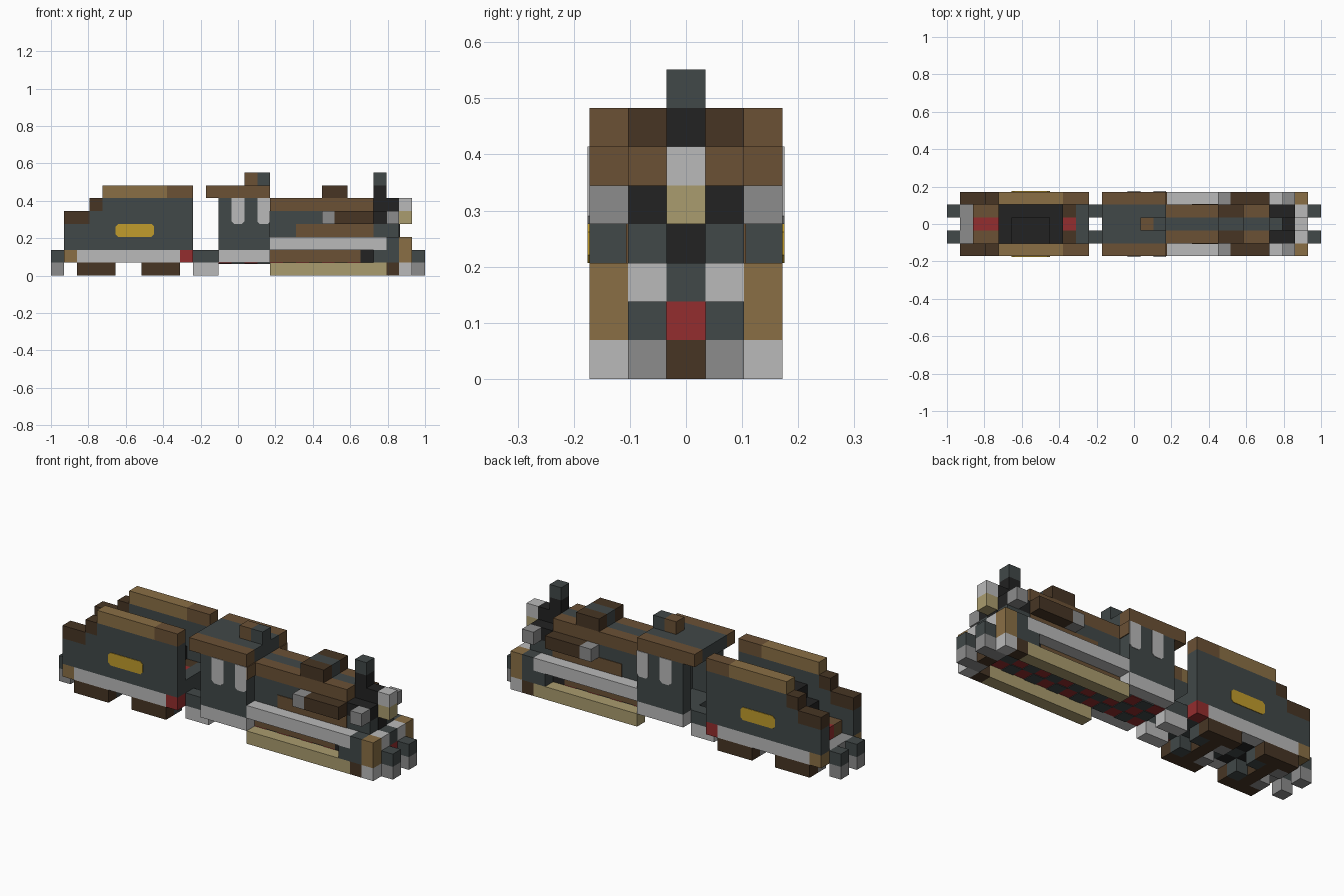
import bpy
import bmesh

cube = bpy.data.objects.get("Cube")
if cube:
    bpy.data.objects.remove(cube)

U = 2 / 29  # one block


def colour(name, hexcode):
    rgb = [int(hexcode[n:n + 2], 16) / 255 for n in (0, 2, 4)]
    lin = [c / 12.92 if c < 0.04 else ((c + 0.055) / 1.055) ** 2.4 for c in rgb] + [1]
    m = bpy.data.materials.new(name)
    m.use_nodes = True
    m.diffuse_color = lin
    m.node_tree.nodes["Principled BSDF"].inputs["Base Color"].default_value = lin
    return m


SLATE = colour("slate", "414848")
BROWN = colour("brown", "6B5135")
DARK = colour("dark brown", "473524")
TAN = colour("tan", "8A6F45")
KHAKI = colour("khaki", "AA9C6E")
LIGHT = colour("light grey", "BABABA")
GREY = colour("mid grey", "8C8C8C")
BLACK = colour("black", "222222")
RED = colour("red", "942D2E")
YELLOW = colour("yellow", "C19C2C")


def make(name, bm, mat):
    bmesh.ops.recalc_face_normals(bm, faces=bm.faces)
    me = bpy.data.meshes.new(name)
    bm.to_mesh(me)
    bm.free()
    me.materials.append(mat)
    ob = bpy.data.objects.new(name, me)
    bpy.context.collection.objects.link(ob)
    return ob


def add_box(bm, x, y, z):
    vs = bmesh.ops.create_cube(bm, size=1)["verts"]
    for v in vs:
        for a, (lo, hi) in enumerate((x, y, z)):
            v.co[a] = (lo + (v.co[a] + 0.5) * (hi + 1 - lo)) * U
        v.co.x -= 1
        v.co.y -= 2.5 * U


def block(name, mat, x, z, y=(1, 3)):
    """Box over inclusive block ranges."""
    bm = bmesh.new()
    add_box(bm, x, y, z)
    return make(name, bm, mat)


def pair(name, mat, x, z, row=0):
    """Box on one row, mirrored to the other side."""
    bm = bmesh.new()
    for r in (row, 4 - row):
        add_box(bm, x, (r, r), z)
    return make(name, bm, mat)


def plates(name, mat, x, z, cut, cut_top=True):
    """Thin plate with clipped corners on both side walls."""
    bm = bmesh.new()
    x0, x1, z0, z1 = x[0] * U - 1, (x[1] + 1) * U - 1, z[0] * U, (z[1] + 1) * U
    t = cut if cut_top else 0
    pts = [(x0 + cut, z0), (x1 - cut, z0), (x1, z0 + cut)]
    pts += [(x1, z1 - t), (x1 - t, z1), (x0 + t, z1), (x0, z1 - t)] if t else [(x1, z1), (x0, z1)]
    pts.append((x0, z0 + cut))
    for s in (-1, 1):
        f = bm.faces.new([bm.verts.new((px, s * 2.5 * U, pz)) for px, pz in pts])
        r = bmesh.ops.extrude_face_region(bm, geom=[f])["geom"]
        for v in r:
            if isinstance(v, bmesh.types.BMVert):
                v.co.y += s * 0.003
    return make(name, bm, mat)


def checker(name, mat, x, z, parity):
    """Alternate blocks of the wheel gear."""
    bm = bmesh.new()
    for i in range(x[0], x[1] + 1):
        for j in (1, 2, 3):
            if (i + j) % 2 == parity:
                add_box(bm, (i, i), (j, j), z)
    return make(name, bm, mat)


# Buffers at each end and between the vehicles
for label, x in (("rear", (0, 0)), ("front", (28, 28))):
    pair(label + "_buffer_top", SLATE, x, (1, 1), 1)
    pair(label + "_buffer_base", GREY, x, (0, 0), 1)
pair("coupling_buffer", SLATE, (11, 12), (1, 1), 1)
pair("coupling_base", LIGHT, (11, 12), (0, 0), 1)

# Tender side walls with stepped top
pair("tender_wall", SLATE, (1, 10), (2, 3))
pair("tender_wall_mid", SLATE, (3, 10), (4, 4))
pair("tender_wall_upper", SLATE, (4, 10), (5, 5))
pair("tender_step_low", DARK, (1, 2), (4, 4))
pair("tender_step_high", DARK, (3, 3), (5, 5))
pair("tender_rail", TAN, (4, 8), (6, 6))
pair("tender_rail_front", BROWN, (9, 10), (6, 6))
pair("tender_rear_post", TAN, (1, 1), (1, 1))
pair("tender_sill", LIGHT, (2, 9), (1, 1))
pair("tender_front_post", RED, (10, 10), (1, 1))
plates("tender_plate", YELLOW, (5, 7), (3, 3), 0.014)

# Tender floor, coal and ends
block("tender_rear_beam", GREY, (1, 1), (1, 1))
checker("tender_gear_black", BLACK, (2, 9), (1, 1), 0)
checker("tender_gear_slate", SLATE, (2, 9), (1, 1), 1)
pair("tender_floor", BROWN, (2, 3), (2, 2), 1)
block("tender_floor_strip", RED, (2, 3), (2, 2), (2, 2))
block("coal", BLACK, (4, 8), (2, 3))
block("coal_heap", BLACK, (5, 7), (4, 4), (1, 2))
pair("tender_front_floor", DARK, (9, 9), (2, 2), 1)
block("tender_front_strip", RED, (9, 9), (2, 2), (2, 2))
block("tender_front_beam", SLATE, (10, 10), (1, 2))

# Tender bogies
for label, a in (("rear", 2), ("front", 7)):
    pair(label + "_bogie_frame", DARK, (a, a + 2), (0, 0))
    block(label + "_bogie_bar", DARK, (a + 1, a + 1), (0, 0))
    pair(label + "_bogie_wheel", GREY, (a, a), (0, 0), 1)
    pair(label + "_bogie_wheel_dark", SLATE, (a + 2, a + 2), (0, 0), 1)

# Cab
pair("cab_wall", SLATE, (13, 16), (2, 5))
pair("cab_sill", LIGHT, (13, 16), (1, 1))
block("cab_floor", SLATE, (13, 16), (1, 1))
block("cab_front", SLATE, (15, 16), (2, 5))
block("firebox_door", BLACK, (14.94, 14), (2, 3), (2, 2))
pair("roof_edge", BROWN, (12, 16), (6, 6))
block("roof", SLATE, (12, 16), (6, 6))
block("whistle_box", BROWN, (15, 15), (7, 7), (2, 2))
block("whistle_front", SLATE, (16, 16), (7, 7), (2, 2))
for label, i in (("rear", 14), ("front", 16)):
    plates(label + "_cab_window", LIGHT, (i, i), (4, 5), 0.014, False)
pair("cab_front_band", BROWN, (17, 16.06), (5, 5))

# Boiler
block("boiler_core", SLATE, (17, 24), (2, 4))
block("boiler_ridge", SLATE, (17, 24), (5, 5), (2, 2))
pair("boiler_shoulder", BROWN, (17, 24), (5, 5), 1)
bm = bmesh.new()
for y in ((0.95, 0), (4, 3.05)):
    add_box(bm, (19, 24), y, (3, 3))
make("boiler_band", bm, BROWN)
pair("dome", DARK, (21, 22), (6, 6), 1)
block("dome_ridge", SLATE, (21, 22), (6, 6), (2, 2))
pair("pump", GREY, (21, 21), (4, 4))
pair("pump_cylinder", DARK, (22, 24), (4, 4))

# Smokebox, chimney and headlamp
block("smokebox_low", SLATE, (25, 26), (2, 3))
block("smokebox_door", BLACK, (27, 26.06), (3, 3), (2, 2))
block("smokebox", BLACK, (25, 26), (4, 4))
block("smokebox_top", BLACK, (25, 26), (5, 5), (2, 2))
block("chimney", BLACK, (25, 25), (6, 6), (2, 2))
block("chimney_cap", SLATE, (25, 25), (7, 7), (2, 2))
block("headlamp", LIGHT, (27, 27), (5, 5), (2, 2))
block("headlamp_bracket", KHAKI, (27, 27), (4, 4), (2, 2))
pair("marker_lamp", GREY, (26, 26), (4, 4))

# Running boards and running gear
pair("running_board", LIGHT, (17, 25), (2, 2))
pair("side_rod", KHAKI, (17, 25), (0, 0))
pair("inner_frame", BROWN, (17, 23), (1.05, 1), 1)
checker("wheels_red", RED, (13, 26), (0.95, 0.05), 0)
checker("wheels_slate", SLATE, (13, 26), (0.9, 0), 1)
block("gear_deck", DARK, (17, 26), (1, 1), (1.05, 2.95))
pair("cylinder_black", BLACK, (24, 24), (1, 1), 1)
pair("cylinder", SLATE, (25, 26), (1, 1))
pair("cylinder_top", SLATE, (26, 26), (2, 2))
pair("cylinder_foot", DARK, (26, 26), (0, 0))

# Front beam
pair("front_post", TAN, (27, 27), (1, 2))
pair("front_foot", LIGHT, (27, 27), (0, 0))
pair("front_step", LIGHT, (27, 27), (2, 2), 1)
pair("front_beam", SLATE, (27, 27), (1, 1), 1)
pair("front_beam_base", GREY, (27, 27), (0, 0), 1)
block("coupling_hook", RED, (27, 27), (1, 1), (2, 2))
block("coupling_plate", SLATE, (27, 27), (2, 2), (2, 2))
block("pilot", DARK, (27, 27), (0, 0), (2, 2))
